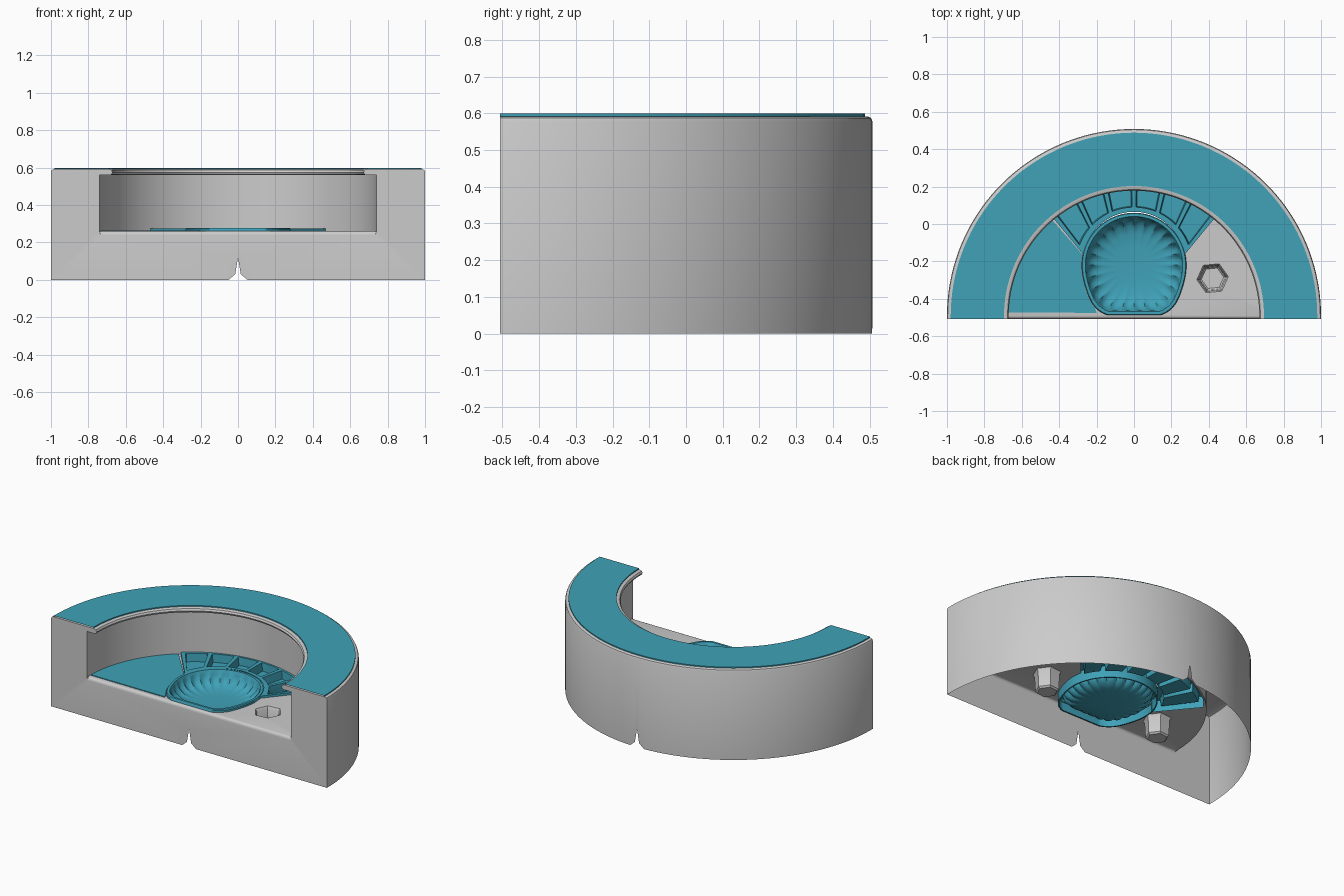
import bpy, bmesh
from math import sin, cos, radians, degrees, sqrt, exp, pi

if "Cube" in bpy.data.objects:
    bpy.data.objects.remove(bpy.data.objects["Cube"])

CY, FRONT, FLOOR = -0.492, -0.507, 0.26      # arc centre, front plane, floor height
BOWL_Y = -0.22
FAN = 39.5                                   # half angle of the fan

blue = bpy.data.materials.new("blue")
blue.diffuse_color = (0.05, 0.36, 0.48, 1)
blue.use_nodes = True
blue.node_tree.nodes["Principled BSDF"].inputs["Base Color"].default_value = blue.diffuse_color


def finish(name, bm, mat=None, angle=35):
    bmesh.ops.remove_doubles(bm, verts=bm.verts, dist=0.0005)
    bmesh.ops.recalc_face_normals(bm, faces=bm.faces)
    top = max(bm.faces, key=lambda f: abs(f.normal.z) * f.calc_area())
    if top.normal.z < 0:
        bmesh.ops.reverse_faces(bm, faces=bm.faces)
    me = bpy.data.meshes.new(name)
    bm.to_mesh(me)
    bm.free()
    ob = bpy.data.objects.new(name, me)
    bpy.context.collection.objects.link(ob)
    if mat:
        me.materials.append(mat)
    bpy.ops.object.select_all(action='DESELECT')
    bpy.context.view_layer.objects.active = ob
    ob.select_set(True)
    bpy.ops.object.shade_smooth_by_angle(angle=radians(angle))
    return ob


def skin(bm, rows, closed=False):
    """Quads between successive rows of points."""
    vs = [[bm.verts.new(p) for p in r] for r in rows]
    n = len(rows[0])
    for a, b in zip(vs, vs[1:]):
        for i in range(n if closed else n - 1):
            j = (i + 1) % n
            bm.faces.new((a[i], a[j], b[j], b[i]))
    return vs


def fill(bm, loops):
    """Flat face from an outline and optional holes."""
    edges = []
    for loop in loops:
        vs = [bm.verts.new(p) for p in loop]
        edges += [bm.edges.new((vs[i], vs[i - 1])) for i in range(len(vs))]
    bmesh.ops.triangle_fill(bm, use_beauty=True, edges=edges)


def polar(r, deg, z):
    return (r * cos(radians(deg)), CY + r * sin(radians(deg)), z)


def bowl_point(deg, s, z):
    """Round outline with a flattened front and bulging front corners."""
    a = (deg + 90) % 360 - 90
    m = a if a <= 90 else 180 - a
    r = 0.28 + 0.028 * exp(-((m + 52) / 22) ** 2)
    if m < -20:
        r = min(r, 0.267 / -sin(radians(m)))
    return (s * r * cos(radians(a)), BOWL_Y + s * r * sin(radians(a)), z)


def hexagon(x, y, r, z):
    return [(x + r * cos(k * pi / 3 + 0.1), y + r * sin(k * pi / 3 + 0.1), z) for k in range(6)]


def notch(x):
    x = abs(x)
    if x >= 0.05:
        return 0
    return 0.03 * (0.05 - x) / 0.035 if x > 0.015 else 0.12 - 0.09 * x / 0.015


# ---- shell: swept wall, front wall, floor with openings, peg cups
angles = sorted({i * 2.5 for i in range(73)} |
                {90 + s * degrees(d) for d in (0.05, 0.015) for s in (-1, 1)})
profile = [(1, 0), (1, 0.578), (0.996, 0.587), (0.986, 0.592), (0.69, 0.592), (0.676, 0.587),
           (0.67, 0.575), (0.676, 0.563), (0.685, 0.56), (0.74, 0.56), (0.74, FLOOR)]
bm = bmesh.new()
rows = []
for k, (r, z) in enumerate(profile):
    arc = [polar(r, a, z) for a in angles]
    if k == 0:
        arc = [(x, y, notch(x) if y > 0 else 0) for x, y, _ in arc]
    rows.append([(r, FRONT, z)] + arc + [(-r, FRONT, z)])
skin(bm, rows)

half = profile + [(0.735, 0.24)]
front = [(x, FRONT, z) for x, z in half] + [(-x, FRONT, z) for x, z in reversed(half)]
front += [(x, FRONT, notch(x)) for x in (-0.05, -0.015, 0, 0.015, 0.05)]
fill(bm, [front])
skin(bm, [[(-x, y, z), (x, y, z)] for x, y, z in
          ((0.735, FRONT, 0.24), (0.737, -0.504, 0.252), (0.738, -0.499, 0.258), (0.74, CY, FLOOR))])

floor = [polar(0.74, a, FLOOR) for a in angles]
opening = [polar(0.73, 90 - FAN + i * FAN / 15, FLOOR) for i in range(31)]
opening += [bowl_point(168 + i * 4, 0.98, FLOOR) for i in range(52)]
cups = [hexagon(s * 0.42, -0.29, 0.085, FLOOR) for s in (-1, 1)]
fill(bm, [floor, opening] + cups)
for s in (-1, 1):
    vs = skin(bm, [hexagon(s * 0.42, -0.29, r, z) for r, z in
                   ((0.085, FLOOR), (0.076, 0.245), (0.07, 0.145), (0.06, 0.135))], True)
    bm.faces.new(vs[-1])
finish("shell", bm)

# ---- blue cover on top of the rim
bm = bmesh.new()
ring = [(0.98, 0.592), (0.98, 0.599), (0.695, 0.599), (0.695, 0.592)]
skin(bm, [[(r, FRONT, z)] + [polar(r, a, z) for a in angles] + [(-r, FRONT, z)] for r, z in ring])
finish("rim_cover", bm, blue)

# ---- blue plate over the left floor area
bm = bmesh.new()
plate = [polar(0.735, 178.5 - i * 2, 0.265) for i in range(25)]
plate += [bowl_point(a, 1.01, 0.265) for a in range(168, 232, 4)]
plate += [(-0.2, -0.475, 0.265)]
fill(bm, [plate])
skin(bm, [plate, [(x, y, FLOOR) for x, y, _ in plate]], True)
finish("left_plate", bm, blue)

# ---- scalloped bowl: rings of (scale, height, flute depth)
bm = bmesh.new()
N = 192
rings = [(0.97, 0.2, 0), (1, 0.2, 0), (1, 0.272, 0), (0.985, 0.278, 0), (0.93, 0.278, 0),
         (0.91, 0.268, 0), (0.89, 0.25, 0.012), (0.83, 0.222, 0.035), (0.74, 0.2, 0.03),
         (0.6, 0.188, 0.012), (0.35, 0.182, 0)]
rows = []
for s, z, f in rings:
    rows.append([bowl_point(i * 360 / N, s - f * (1 - 2 * abs(sin(i * pi * 24 / N))), z)
                 for i in range(N)])
vs = skin(bm, rows, True)
bm.faces.new(vs[-1])
finish("bowl", bm, blue)

# ---- fan of six pockets divided by ribs


def fan_inner(t, R):
    d = BOWL_Y - CY
    return d * cos(radians(t)) + sqrt(R * R - (d * sin(radians(t))) ** 2)


cols = [(-FAN, None)]
step = (2 * FAN - 2) / 6
for k in range(7):
    c = -FAN + 1 + k * step
    cols += [(c - 1, 1), (c + 1, 1)]
    if k < 6:
        cols += [(c + 1.5 + i * (step - 3) / 4, 0) for i in range(5)]
cols.append((FAN, None))
levels = [(-0.16, 1), (0, 1), (0.03, 0), (0.9, 0), (0.92, 1), (1, 1)]
bm = bmesh.new()
rows = []
for t, high in cols:
    r0 = fan_inner(t, 0.31)
    row = []
    for u, edge in levels:
        z = 0.2 if high is None else (0.275 if high or edge else 0.222)
        r = max(r0 + u * (0.736 - r0), fan_inner(t, 0.277))
        row.append(polar(r, 90 + t, z))
    rows.append(row)
skin(bm, rows)
finish("fan_pockets", bm, blue)
